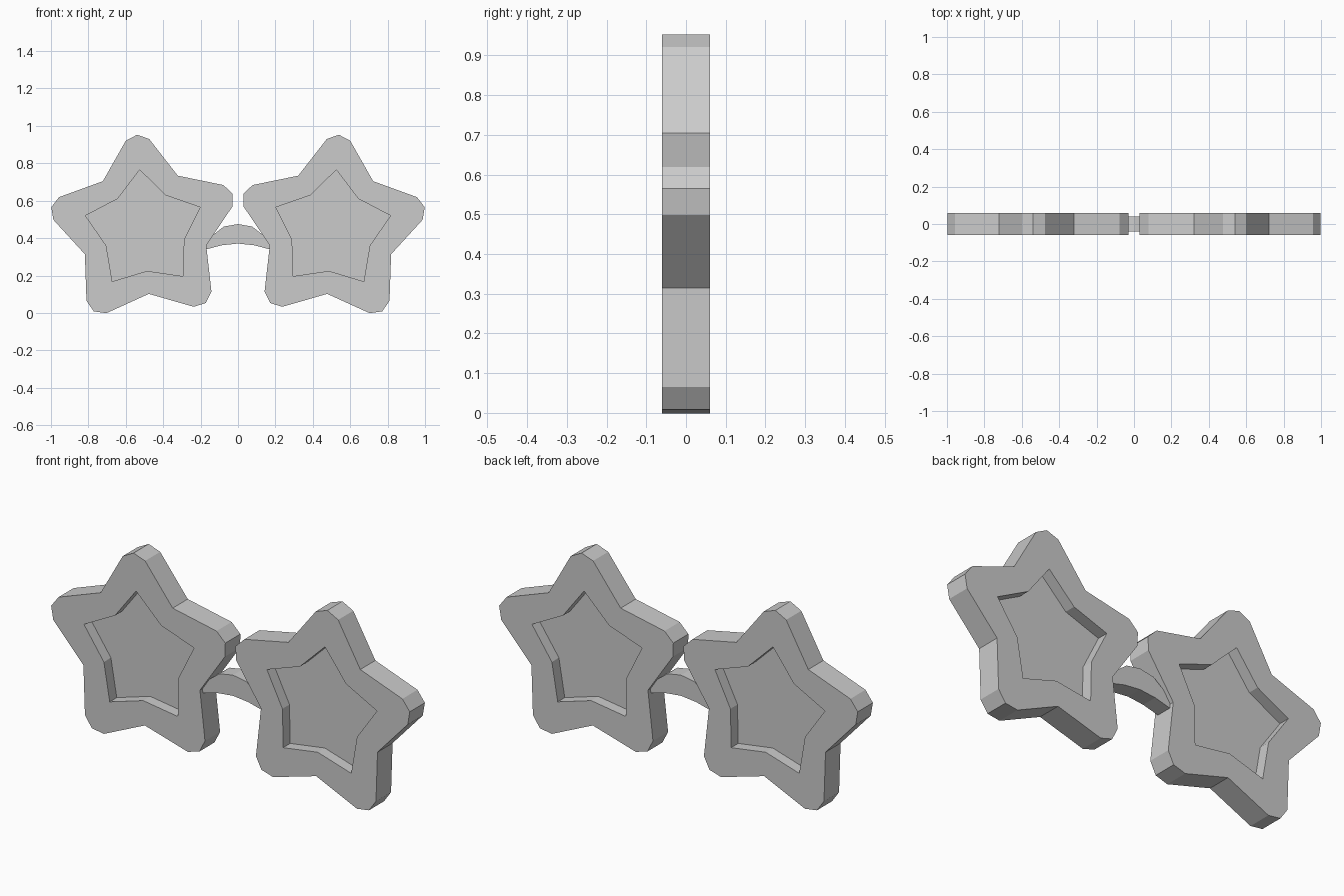
import bpy, bmesh
from math import radians, cos, sin

cube = bpy.data.objects.get("Cube")
if cube:
    bpy.data.objects.remove(cube, do_unlink=True)

grey = bpy.data.materials.new("plain grey")
grey.use_nodes = True
colour = (0.6, 0.6, 0.6, 1)
grey.diffuse_color = colour
grey.node_tree.nodes["Principled BSDF"].inputs["Base Color"].default_value = colour

CX, CZ, TILT = 0.502, 0.443, 94.2   # star centre and tip angle
HALF = 0.06                         # half depth of the frames
LENS = 0.004                        # half depth of the lens


def polar(radius, degrees):
    a = radians(degrees)
    return radius * cos(a), radius * sin(a)


def make_object(name, bm):
    bmesh.ops.recalc_face_normals(bm, faces=bm.faces)
    mesh = bpy.data.meshes.new(name)
    bm.to_mesh(mesh)
    bm.free()
    mesh.materials.append(grey)
    obj = bpy.data.objects.new(name, mesh)
    bpy.context.collection.objects.link(obj)


def loop(bm, points, y):
    return [bm.verts.new((x, y, z)) for x, z in points]


def wall(bm, a, b):
    for i in range(len(a)):
        j = (i + 1) % len(a)
        bm.faces.new((a[i], a[j], b[j], b[i]))


def extrude(name, points, half):
    bm = bmesh.new()
    front, back = loop(bm, points, -half), loop(bm, points, half)
    bm.faces.new(front)
    bm.faces.new(back)
    wall(bm, front, back)
    make_object(name, bm)


def star_points(side):
    outer, inner = [], []
    for k in range(5):
        a = TILT + 72 * k
        # blunted tip, then valley
        outer += [polar(0.488, a - 7.35), polar(0.511, a),
                  polar(0.488, a + 7.35), polar(0.342, a + 36)]
        inner += [polar(0.323, a), polar(0.219, a + 36)]
    place = lambda pts: [(side * (x - CX), z + CZ) for x, z in pts]
    return place(outer), place(inner)


for label, side in (("right", 1), ("left", -1)):
    outer, inner = star_points(side)
    # Star frame: ring with a star-shaped opening
    bm = bmesh.new()
    of, ob = loop(bm, outer, -HALF), loop(bm, outer, HALF)
    nf, nb = loop(bm, inner, -HALF), loop(bm, inner, HALF)
    wall(bm, of, ob)
    wall(bm, nf, nb)
    for o, n in ((of, nf), (ob, nb)):
        for k in range(5):
            tip, valley, before = n[2 * k], n[2 * k + 1], n[2 * k - 1]
            shoulder_a, point, shoulder_b, dip = o[4 * k:4 * k + 4]
            bm.faces.new((o[4 * k - 1], shoulder_a, point, tip, before))
            bm.faces.new((point, shoulder_b, dip, valley, tip))
    make_object(label + "_star_frame", bm)
    # Recessed lens
    extrude(label + "_lens", inner, LENS)

# Arched bridge between the frames
upper = [(-0.19, 0.37), (-0.13, 0.42), (-0.075, 0.462), (0, 0.475)]
lower = [(-0.19, 0.335), (-0.085, 0.362), (0, 0.371)]
mirror = lambda pts: [(-x, z) for x, z in reversed(pts[:-1])]
top = upper + mirror(upper)
bottom = lower + mirror(lower)
extrude("bridge", top + bottom[::-1], 0.04)
